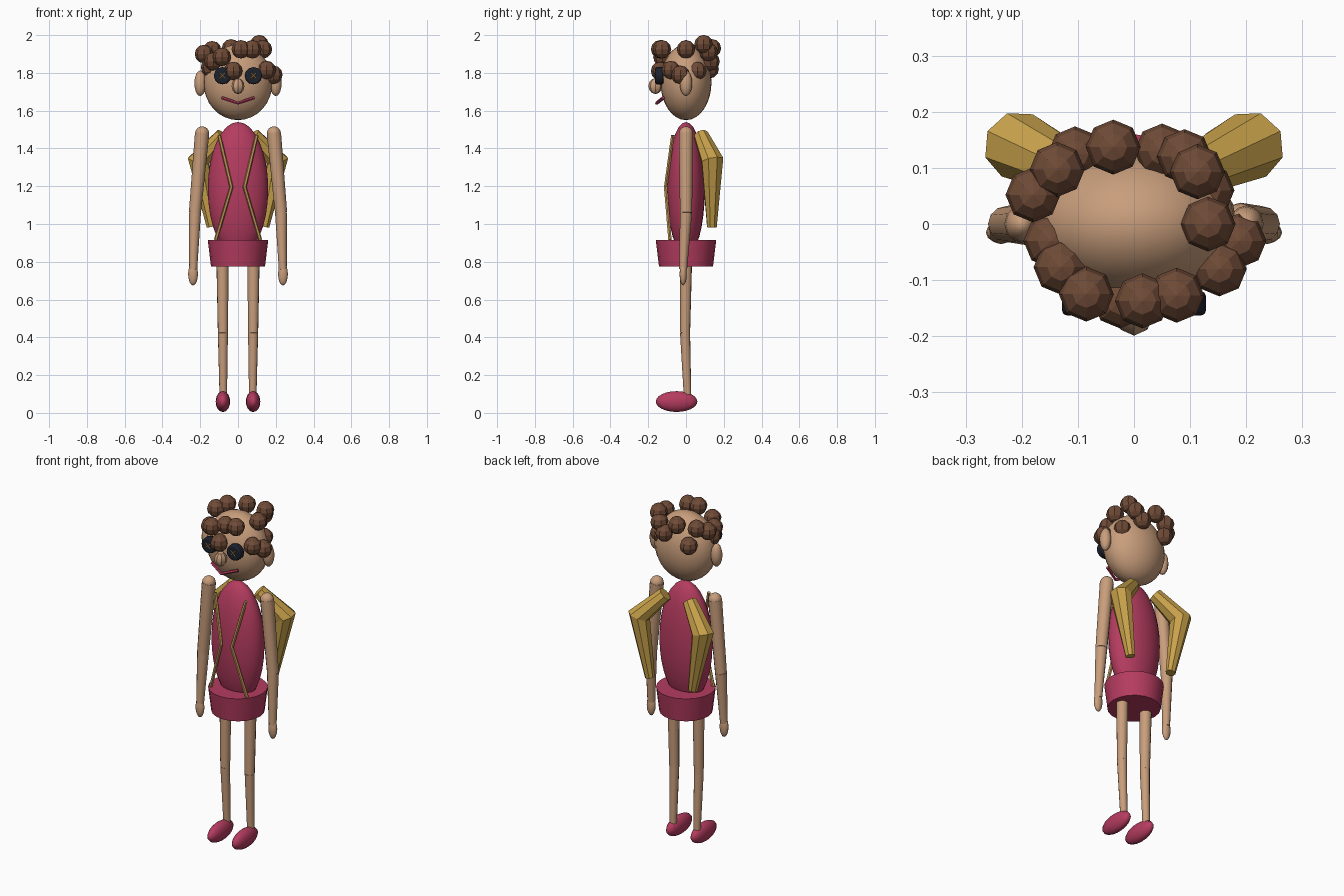
import bpy
from math import pi
from mathutils import Vector

cube = bpy.data.objects.get("Cube")
if cube:
    bpy.data.objects.remove(cube, do_unlink=True)


def material(name, r, g, b):
    m = bpy.data.materials.new(name)
    m.use_nodes = True
    m.diffuse_color = (r, g, b, 1)
    bsdf = next(n for n in m.node_tree.nodes if n.type == 'BSDF_PRINCIPLED')
    bsdf.inputs["Base Color"].default_value = (r, g, b, 1)
    return m


skin = material("warm skin", 0.58, 0.34, 0.2)
pink = material("raspberry pink", 0.46, 0.045, 0.115)
gold = material("mustard gold", 0.58, 0.36, 0.07)
tan = material("strap tan", 0.56, 0.32, 0.1)
brown = material("hair brown", 0.16, 0.07, 0.038)
black = material("button black", 0.012, 0.015, 0.025)


def finish(name, mat, angle):
    ob = bpy.context.object
    ob.name = name
    ob.data.materials.clear()
    ob.data.materials.append(mat)
    if angle:
        bpy.ops.object.shade_smooth_by_angle(angle=angle)
    return ob


def ball(name, mat, loc, size, segments=24, rings=16, angle=pi / 3):
    bpy.ops.mesh.primitive_uv_sphere_add(segments=segments, ring_count=rings, radius=1, location=loc)
    bpy.context.object.scale = size
    bpy.ops.object.transform_apply(location=False, rotation=False, scale=True)
    return finish(name, mat, angle)


def limb(name, mat, start, end, r1, r2, sides=12, angle=pi / 4):
    a, b = Vector(start), Vector(end)
    bpy.ops.mesh.primitive_cone_add(vertices=sides, radius1=r1, radius2=r2, depth=(b - a).length,
                                    location=(a + b) / 2,
                                    rotation=(b - a).to_track_quat('Z', 'Y').to_euler())
    return finish(name, mat, angle)


def tube(name, mat, points, radii, resolution):
    curve = bpy.data.curves.new(name, 'CURVE')
    curve.dimensions = '3D'
    curve.bevel_depth = 1
    curve.bevel_resolution = resolution
    curve.use_fill_caps = True
    spline = curve.splines.new('POLY')
    spline.points.add(len(points) - 1)
    for p, co, r in zip(spline.points, points, radii):
        p.co = (*co, 1)
        p.radius = r
    spline.use_smooth = False
    ob = bpy.data.objects.new(name, curve)
    bpy.context.collection.objects.link(ob)
    bpy.ops.object.select_all(action='DESELECT')
    ob.select_set(True)
    bpy.context.view_layer.objects.active = ob
    bpy.ops.object.convert(target='MESH')
    return finish(name, mat, 0)


# Head, torso and shorts
ball("head", skin, (0, 0, 1.75), (0.183, 0.135, 0.2))
ball("torso", pink, (0, 0, 1.185), (0.16, 0.1, 0.355))
limb("shorts", pink, (0, 0, 0.775), (0, 0, 0.915), 0.143, 0.16, 20)

# Face
ball("nose", skin, (0, -0.162, 1.73), (0.034, 0.037, 0.042), 8, 6, pi / 6)
tube("mouth", pink, [(-0.085, -0.12, 1.668), (0, -0.155, 1.64), (0.085, -0.12, 1.668)], [0.009] * 3, 1)

# Parts mirrored on both sides
for s, side in ((-1, "right"), (1, "left")):
    ball(side + "_ear", skin, (s * 0.2, 0, 1.745), (0.031, 0.033, 0.068), 12, 8)
    # button eye with crossed thread
    x, z = s * 0.082, 1.785
    eye = limb(side + "_eye", black, (x, -0.12, z), (x, -0.163, z), 0.046, 0.046, 12)
    bevel = eye.modifiers.new("round rim", 'BEVEL')
    bevel.width = 0.008
    bevel.segments = 2
    for d in (-1, 1):
        tube(side + "_eye_thread", tan, [(x - 0.015, -0.164, z - d * 0.015), (x + 0.015, -0.164, z + d * 0.015)],
             [0.003] * 2, 0)
    # arm
    shoulder = (s * 0.19, 0, 1.48)
    elbow = (s * 0.228, 0, 1.06)
    wrist = (s * 0.237, -0.015, 0.76)
    ball(side + "_shoulder", skin, shoulder, (0.037,) * 3, 12, 8)
    limb(side + "_upper_arm", skin, shoulder, elbow, 0.038, 0.032)
    limb(side + "_forearm", skin, elbow, wrist, 0.032, 0.021)
    ball(side + "_hand", skin, (s * 0.238, -0.015, 0.735), (0.026, 0.019, 0.06), 12, 8)
    # leg
    knee = (s * 0.08, -0.005, 0.425)
    limb(side + "_thigh", skin, (s * 0.082, 0, 0.82), knee, 0.033, 0.027)
    limb(side + "_shin", skin, knee, (s * 0.078, 0.008, 0.09), 0.027, 0.02)
    ball(side + "_shoe", pink, (s * 0.08, -0.05, 0.06), (0.038, 0.11, 0.055), 16, 12)
    # folded wing and front strap
    tube(side + "_wing", gold, [(s * 0.08, 0.08, 1.47), (s * 0.208, 0.14, 1.335), (s * 0.14, 0.137, 0.985)],
         [0.04, 0.062, 0.027], 2)
    tube(side + "_strap", tan, [(s * 0.1, -0.07, 1.47), (s * 0.035, -0.108, 1.195), (s * 0.118, -0.085, 0.915)],
         [0.01] * 3, 1)

# Curly hair
curls = [
    (-0.105, 0.125, 1.82), (-0.037, 0.137, 1.93), (0.05, 0.13, 1.86), (0.09, 0.12, 1.91),
    (0.113, 0.093, 1.952), (-0.137, 0.097, 1.92), (-0.18, 0.052, 1.9), (0.132, 0, 1.925),
    (0.187, -0.03, 1.79), (0.152, -0.08, 1.815), (0.076, -0.127, 1.925), (0.015, -0.137, 1.925),
    (-0.025, -0.137, 1.81), (-0.085, -0.125, 1.885), (-0.13, -0.077, 1.86), (-0.148, -0.03, 1.83),
    (0.13, 0.06, 1.81),
]
for i, loc in enumerate(curls):
    ball("curl_%d" % (i + 1), brown, loc, (0.049,) * 3, 8, 6, 0)
